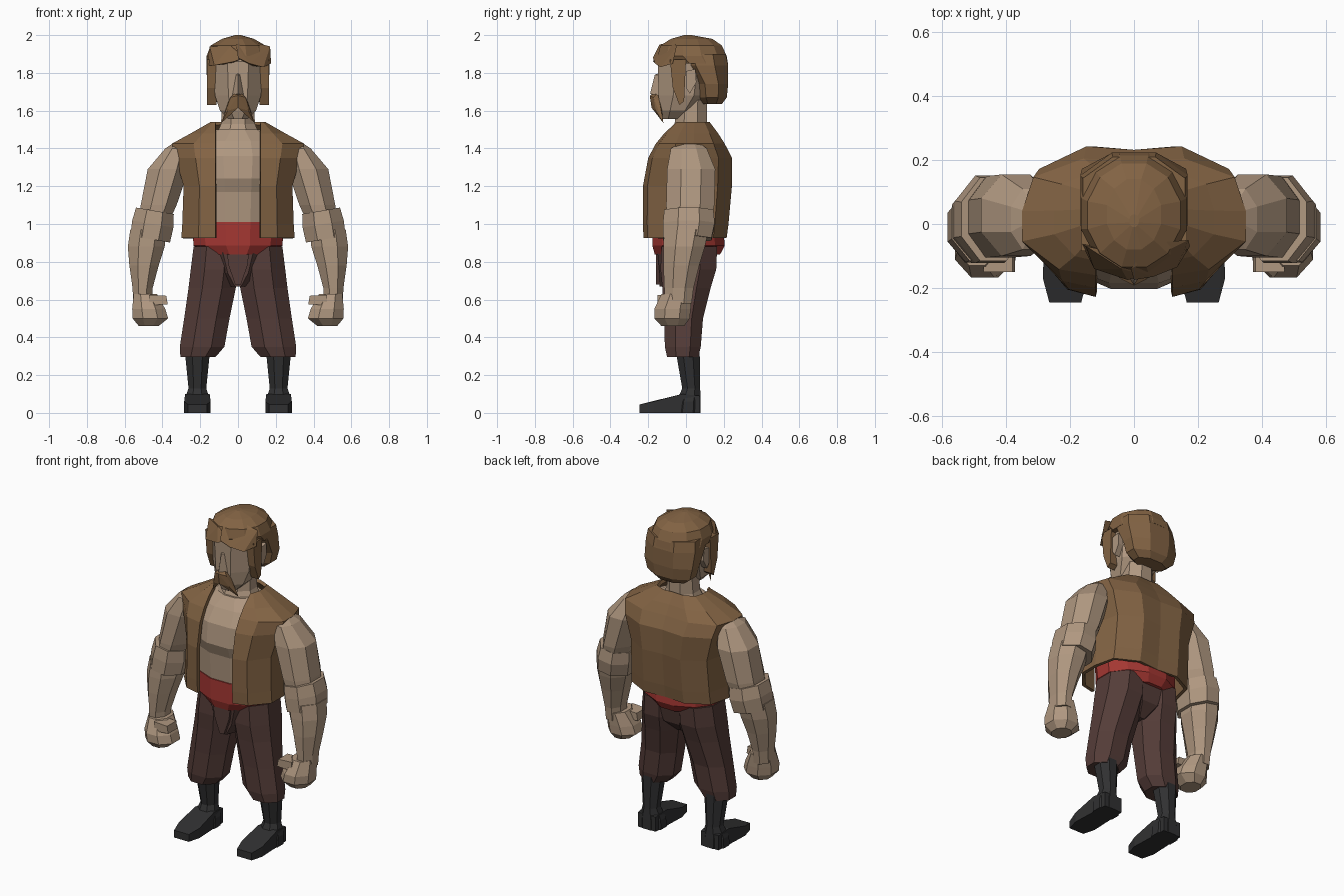
import bpy, bmesh, math

def material(name, rgb):
    m = bpy.data.materials.new(name)
    m.diffuse_color = (*rgb, 1)
    return m

SKIN = material("skin", (0.43, 0.31, 0.215))
LEATHER = material("brown leather", (0.225, 0.125, 0.057))
HAIR = material("brown hair", (0.225, 0.125, 0.057))
CLOTH = material("dark brown cloth", (0.09, 0.046, 0.04))
BOOT = material("black boots", (0.03, 0.03, 0.031))
RED = material("red sash", (0.37, 0.038, 0.032))

def finish(name, bm, mat, mirror=False):
    bmesh.ops.recalc_face_normals(bm, faces=bm.faces)
    me = bpy.data.meshes.new(name)
    bm.to_mesh(me)
    bm.free()
    me.materials.append(mat)
    ob = bpy.data.objects.new(name, me)
    bpy.context.collection.objects.link(ob)
    if mirror:
        ob.modifiers.new("Mirror", 'MIRROR')
    return ob

def skin_rings(bm, rings, closed=True):
    n = len(rings[0])
    for a, b in zip(rings, rings[1:]):
        for i in range(n if closed else n - 1):
            j = (i + 1) % n
            bm.faces.new((a[i], a[j], b[j], b[i]))

def loft(name, rings, mat, n=8, mirror=False, tilt=0.0):
    """Rings are (z, x0, x1, y0, y1); flat-sided n-gons fill each box."""
    bm = bmesh.new()
    loops = []
    for z, x0, x1, y0, y1 in rings:
        loop = []
        for i in range(n):
            a = 2 * math.pi * (i + 0.5) / n
            k = 1 / math.cos(math.pi / n)
            dx = math.cos(a) * k * (x1 - x0) / 2
            dy = math.sin(a) * k * (y1 - y0) / 2
            loop.append(bm.verts.new(((x0 + x1) / 2 + dx, (y0 + y1) / 2 + dy, z + tilt * dx)))
        loops.append(loop)
    skin_rings(bm, loops)
    bm.faces.new(loops[0])
    bm.faces.new(loops[-1])
    return finish(name, bm, mat, mirror)

def centred(rings):
    return [(z, -x, x, y0, y1) for z, x, y0, y1 in rings]

def hull(name, pts, mat, mirror=False):
    bm = bmesh.new()
    for p in pts:
        bm.verts.new(p)
    res = bmesh.ops.convex_hull(bm, input=bm.verts)
    bmesh.ops.dissolve_limit(bm, angle_limit=0.02, verts=bm.verts, edges=bm.edges)
    return finish(name, bm, mat, mirror)

# Boots
loft("boot_shaft", [(0.0, .145, .285, -.06, .078), (.06, .145, .285, -.05, .078),
                    (.13, .168, .262, -.02, .075), (.36, .145, .285, -.06, .072)], BOOT, mirror=True)
hull("boot_foot", [(x, y, z) for x0, x1, y, h in ((.165, .265, -.245, .045), (.145, .285, -.17, .06),
                   (.15, .28, -.02, .1), (.155, .275, .075, .09)) for x in (x0, x1) for z in (0, h)],
     BOOT, mirror=True)

# Trousers
loft("trouser_leg", [(.295, .12, .305, -.1, .065), (.35, .072, .308, -.112, .078), (.5, .045, .285, -.115, .09),
                     (.66, .012, .262, -.125, .13), (.76, .0, .25, -.135, .16), (.88, .0, .235, -.13, .165)],
     CLOTH, mirror=True)
loft("hips", centred([(.67, .04, -.14, .07), (.74, .13, -.14, .14), (.89, .22, -.155, .17)]), CLOTH)
hull("trouser_flap", [(x, y, z) for x, z in ((.015, .68), (.05, .78), (.06, .86), (-.015, .68), (-.05, .78),
                      (-.06, .86)) for y in (-.16, -.11)], CLOTH)

# Sash
loft("sash", centred([(.838, .17, -.165, .18), (.885, .235, -.178, .205), (1.01, .245, -.175, .195)]), RED, n=12)

# Torso and neck
loft("torso", centred([(.95, .24, -.165, .18), (1.17, .26, -.178, .2), (1.24, .27, -.203, .2),
                       (1.36, .29, -.185, .19), (1.44, .25, -.135, .15), (1.50, .13, -.085, .12)]), SKIN, n=12)
loft("neck", centred([(1.46, .12, -.09, .12), (1.53, .09, -.06, .11), (1.7, .08, -.05, .11)]), SKIN)

# Open vest: half outline mirrored, with thickness
bm = bmesh.new()
loops = []
for z, rx, yf, yb in ((.925, .30, -.225, .215), (1.0, .295, -.228, .225), (1.2, .288, -.228, .243),
                      (1.35, .33, -.20, .243), (1.425, .35, -.16, .205), (1.48, .25, -.115, .17),
                      (1.54, .145, -.05, .125)):
    ym, h = (yf + yb) / 2, (yb - yf) / 2
    outline = [(.12, -1), (.12 + (rx - .12) * .5, -.9), (rx, -.42), (rx, .1), (rx * .9, .68), (rx * .45, 1), (0, .95)]
    loops.append([bm.verts.new((x, ym + h * f, z)) for x, f in outline])
skin_rings(bm, loops, closed=False)
vest = finish("open_vest", bm, LEATHER)
bmesh_normals = bmesh.new()
bmesh_normals.from_mesh(vest.data)
bmesh_normals.faces.ensure_lookup_table()
if bmesh_normals.faces[0].normal.y > 0:
    bmesh.ops.reverse_faces(bmesh_normals, faces=bmesh_normals.faces)
    bmesh_normals.to_mesh(vest.data)
bmesh_normals.free()
mir = vest.modifiers.new("Mirror", 'MIRROR')
sol = vest.modifiers.new("Thickness", 'SOLIDIFY')
sol.thickness = .02
sol.offset = -1

# Arms
loft("upper_arm", [(1.43, .28, .34, -.03, .07), (1.40, .26, .385, -.08, .11), (1.29, .26, .478, -.1, .155),
                   (1.1, .325, .515, -.105, .15), (1.0, .37, .53, -.1, .13)], SKIN, mirror=True)
loft("rolled_cuff", [(1.07, .34, .54, -.115, .145), (1.0, .342, .56, -.122, .152), (.92, .36, .57, -.122, .135)],
     SKIN, mirror=True, tilt=.17)
loft("forearm", [(.97, .38, .57, -.115, .12), (.88, .388, .583, -.12, .10), (.78, .42, .575, -.12, .07),
                 (.66, .452, .558, -.115, .04), (.58, .455, .555, -.11, .03)], SKIN, mirror=True)
loft("fist", [(.63, .43, .552, -.13, .03), (.55, .385, .56, -.168, .025), (.50, .37, .558, -.168, .02),
              (.46, .42, .525, -.13, -.01)], SKIN, mirror=True)
hull("thumb", [(x, y, z) for x, z in ((.372, .575), (.38, .62), (.47, .625), (.47, .57)) for y in (-.15, -.06)],
     SKIN, mirror=True)

# Head, nose, ears
loft("head", centred([(1.555, .05, -.125, -.02), (1.6, .095, -.14, .05), (1.68, .122, -.145, .12),
                      (1.86, .135, -.15, .15), (1.93, .1, -.1, .12)]), SKIN)
hull("nose", [(0, -.14, 1.8), (0, -.165, 1.79), (0, -.19, 1.69), (.03, -.145, 1.68), (-.03, -.145, 1.68),
              (.015, -.14, 1.79), (-.015, -.14, 1.79), (0, -.15, 1.67)], SKIN)
hull("ear", [(x, y, z) for y, z in ((.0, 1.72), (.02, 1.69), (.0, 1.81), (.05, 1.82), (.055, 1.75))
             for x in (.11, .158)], SKIN, mirror=True)

# Moustache
hull("moustache", [(0, -.14, 1.71), (0, -.192, 1.68), (0, -.182, 1.615), (.04, -.172, 1.67), (.055, -.16, 1.6),
                   (.088, -.12, 1.535), (.05, -.14, 1.65)], HAIR, mirror=True)

# Hair: back, crown, sideburns, fringe
loft("hair_back", centred([(1.635, .10, .085, .19), (1.67, .145, .06, .216), (1.74, .163, .05, .223),
                           (1.84, .168, -.02, .223), (1.9, .16, -.02, .21)]), HAIR)
loft("hair_crown", centred([(1.85, .168, -.10, .222), (1.89, .166, -.15, .215), (1.945, .145, -.135, .19),
                            (1.98, .085, -.08, .14), (2.0, .015, -.01, .03)]), HAIR, n=12)
hull("sideburn", [(x, y, z) for y, z in ((-.085, 1.87), (-.07, 1.72), (-.035, 1.63), (-.01, 1.65), (.0, 1.87))
                  for x in (.115, .165)], HAIR, mirror=True)
hull("fringe_left", [(-.165, -.06, 1.84), (-.125, -.14, 1.84), (-.02, -.175, 1.86), (.03, -.16, 1.88),
                     (-.15, -.07, 1.94), (-.04, -.14, 1.94), (0, -.1, 1.95), (-.03, -.13, 1.85)], HAIR)
hull("fringe_right", [(-.01, -.14, 1.95), (0, -.175, 1.88), (.06, -.165, 1.85), (.135, -.135, 1.83),
                      (.175, -.07, 1.85), (.17, -.05, 1.94), (.05, -.06, 1.97), (.06, -.12, 1.84)], HAIR)
